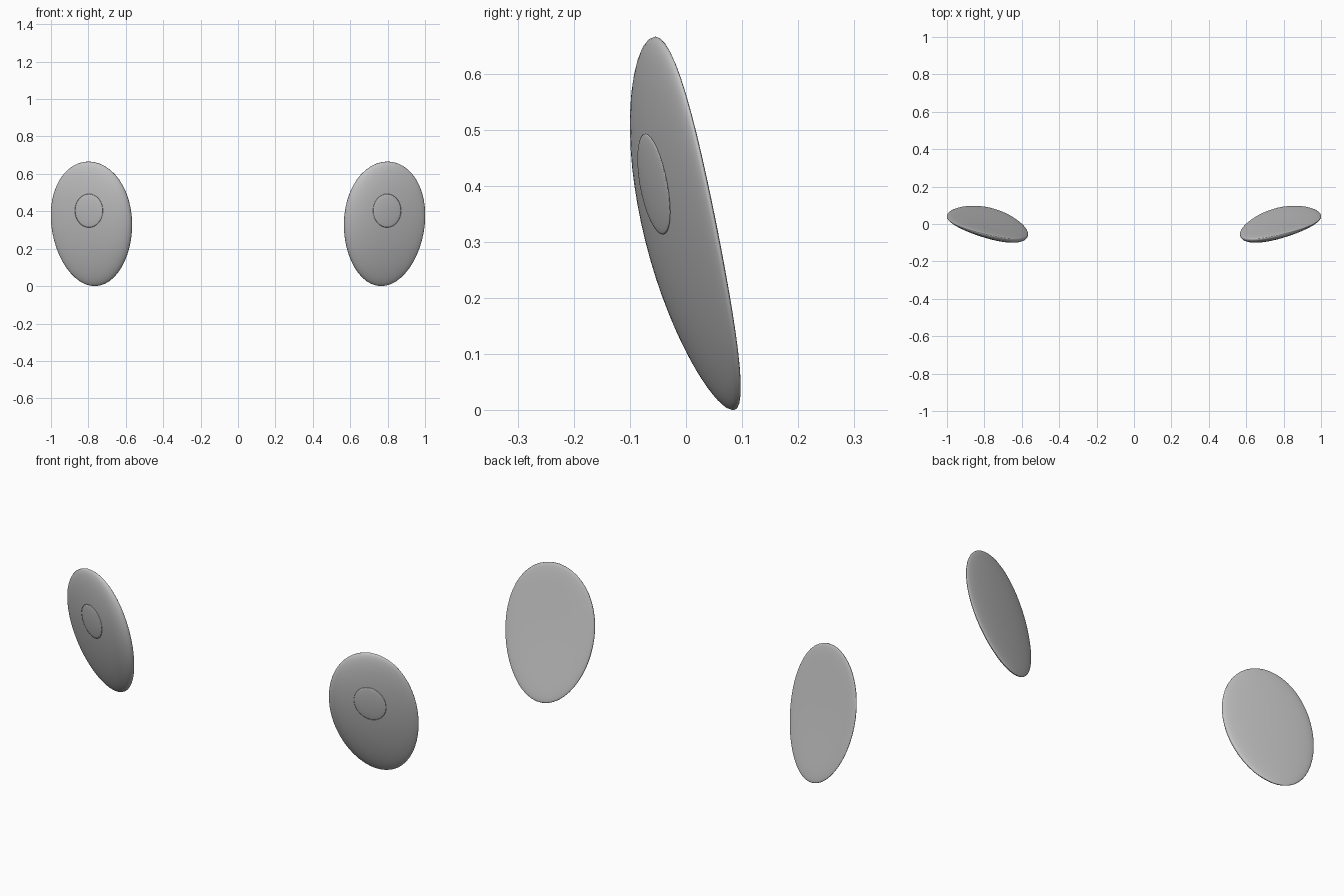
import bpy
import bmesh
from math import radians, sqrt
from mathutils import Matrix

cube = bpy.data.objects.get("Cube")
if cube:
    bpy.data.objects.remove(cube, do_unlink=True)

# Single plain grey
grey = bpy.data.materials.new("plain_grey")
grey.use_nodes = True
colour = (0.55, 0.55, 0.55, 1)
grey.diffuse_color = colour
grey.node_tree.nodes["Principled BSDF"].inputs["Base Color"].default_value = colour

# Outline centre and half sizes of one eye
CX, CZ = 0.7825, 0.333
RX, RZ = 0.2165, 0.333
FRONT, BACK = 0.045, 0.02


def mid_x(z):
    """The outline drifts outwards towards the top."""
    return CX + 0.05 * (z - CZ)


def half_width(z):
    """Egg shape: a little wider above than below."""
    return RX * (1 + 0.06 * (z - CZ) / RZ)


def rim_y(x, z):
    """Tilted, slightly bowed surface through the rim."""
    s = (z - CZ) / RZ
    return 0.015 + 0.242 * (x - CX) - 0.0735 * s - 0.017 * (1 - s * s)


def front_y(x, z):
    """Front dome, fuller on the inner side."""
    s = (z - CZ) / RZ
    u = (x - mid_x(z)) / half_width(z)
    return rim_y(x, z) - FRONT * sqrt(max(0, 1 - u * u - s * s)) * (1 - 0.4 * u)


def eye_point(co):
    z = CZ + RZ * co.z
    x = mid_x(z) + half_width(z) * co.x
    if co.y > 0:
        return x, rim_y(x, z) + BACK * co.y, z
    return x, front_y(x, z), z


def pupil_point(co):
    """Thin lens just proud of the front dome."""
    x, z = 0.797 + 0.075 * co.x, 0.403 + 0.09 * co.z
    return x, front_y(x, z) - 0.004 + 0.004 * co.y, z


def bent_ball(name, side, place, segments, rings):
    """Ball with each point moved into position by place()."""
    bm = bmesh.new()
    bmesh.ops.create_uvsphere(bm, u_segments=segments, v_segments=rings, radius=1,
                              matrix=Matrix.Rotation(radians(90), 4, 'X'))
    for v in bm.verts:
        x, y, z = place(v.co)
        v.co = (side * x, y, z)
    if side < 0:
        bmesh.ops.reverse_faces(bm, faces=bm.faces)
    for f in bm.faces:
        f.smooth = True
    mesh = bpy.data.meshes.new(name)
    bm.to_mesh(mesh)
    bm.free()
    mesh.materials.append(grey)
    bpy.context.collection.objects.link(bpy.data.objects.new(name, mesh))


# Domed eyes with a shallow back, each with a pupil on the front
for label, side in (("left", 1), ("right", -1)):
    bent_ball(label + "_eye", side, eye_point, 48, 32)
    bent_ball(label + "_pupil", side, pupil_point, 32, 12)
